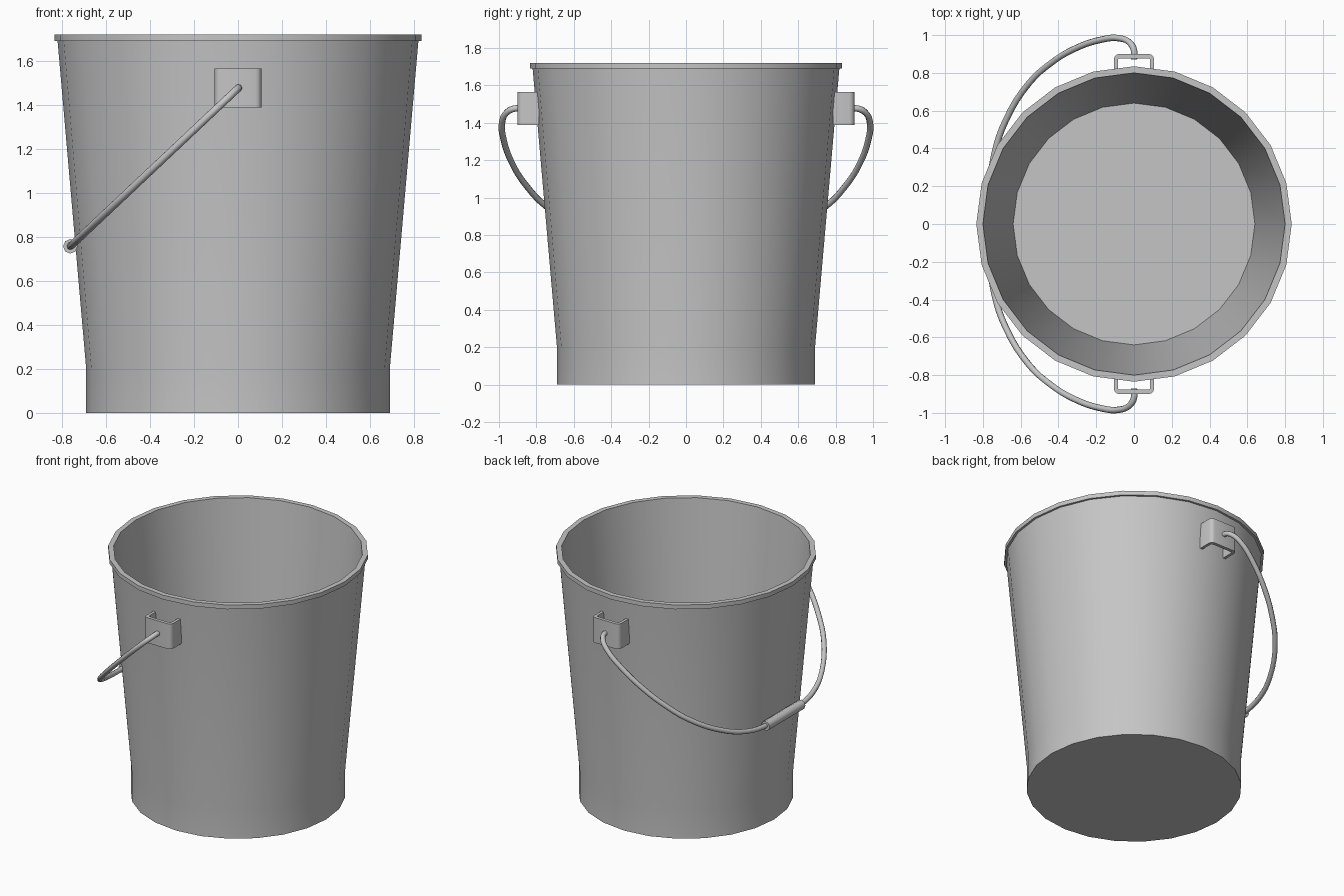
import bpy, bmesh, math
from mathutils import Vector

cube = bpy.data.objects.get("Cube")
if cube:
    bpy.data.objects.remove(cube, do_unlink=True)

steel = bpy.data.materials.new("grey steel")
steel.use_nodes = True
GREY = (0.56, 0.56, 0.56, 1)
steel.diffuse_color = GREY
steel.node_tree.nodes["Principled BSDF"].inputs["Base Color"].default_value = GREY


def finish(obj, angle=35):
    """Give the object its colour and smooth shading with sharp edges kept."""
    obj.data.materials.clear()
    obj.data.materials.append(steel)
    bpy.ops.object.select_all(action="DESELECT")
    obj.select_set(True)
    bpy.context.view_layer.objects.active = obj
    bpy.ops.object.shade_smooth_by_angle(angle=math.radians(angle))
    return obj


def mesh_object(name, bm):
    bmesh.ops.recalc_face_normals(bm, faces=bm.faces[:])
    mesh = bpy.data.meshes.new(name)
    bm.to_mesh(mesh)
    bm.free()
    obj = bpy.data.objects.new(name, mesh)
    bpy.context.collection.objects.link(obj)
    return finish(obj)


def lathe(name, profile, sides):
    """Turn a (radius, height) profile about z and cap both ends."""
    bm = bmesh.new()
    rings = []
    for r, z in profile:
        angles = [2 * math.pi * i / sides for i in range(sides)]
        rings.append([bm.verts.new((r * math.cos(a), r * math.sin(a), z)) for a in angles])
    for low, high in zip(rings, rings[1:]):
        for i in range(sides):
            j = (i + 1) % sides
            bm.faces.new((low[i], low[j], high[j], high[i]))
    bm.faces.new(rings[0])
    bm.faces.new(rings[-1])
    return mesh_object(name, bm)


# Bucket: outside base, tapered wall, rolled rim, inside wall and floor
lathe("bucket_body", [
    (0.69, 0), (0.69, 0.2), (0.82, 1.69), (0.835, 1.69),
    (0.835, 1.72), (0.80, 1.72), (0.64, 0.03),
], 24)


# Brackets: open channels with rounded outer corners
def bracket(name, side):
    outline = [(-0.106, 0.785), (-0.106, 0.9), (0.106, 0.9), (0.106, 0.785),
               (0.086, 0.785), (0.086, 0.877), (-0.086, 0.877), (-0.086, 0.785)]
    bm = bmesh.new()
    face = bm.faces.new([bm.verts.new((x, y * side, 1.387)) for x, y in outline])
    ext = bmesh.ops.extrude_face_region(bm, geom=[face])
    for v in ext["geom"]:
        if isinstance(v, bmesh.types.BMVert):
            v.co.z = 1.565
    for reach, radius in ((0.9, 0.026), (0.877, 0.01)):
        corners = [e for e in bm.edges
                   if abs(e.verts[0].co.z - e.verts[1].co.z) > 0.1
                   and abs(abs(e.verts[0].co.y) - reach) < 0.001]
        bmesh.ops.bevel(bm, geom=corners, offset=radius, segments=3,
                        profile=0.5, affect="EDGES")
    return mesh_object(name, bm)


bracket("front_bracket", -1)
bracket("back_bracket", 1)

# Handle: wire bent in a tilted plane, from bracket to bracket
PIVOT = Vector((0, 0, 1.475))
DROP = Vector((-0.762, 0, -0.718))
half = [(0, 0.87), (0, 0.92), (0.03, 0.96), (0.1, 0.983), (0.22, 0.977),
        (0.42, 0.925), (0.58, 0.85), (0.73, 0.745), (0.89, 0.55),
        (0.97, 0.37), (1, 0.18)]
path = half + [(t, -y) for t, y in reversed(half)]


def tube(name, points, radius):
    curve = bpy.data.curves.new(name, "CURVE")
    curve.dimensions = "3D"
    curve.bevel_depth = radius
    curve.bevel_resolution = 2
    curve.resolution_u = 4
    curve.use_fill_caps = True
    spline = curve.splines.new("BEZIER")
    spline.bezier_points.add(len(points) - 1)
    for bp, (t, y) in zip(spline.bezier_points, points):
        bp.co = PIVOT + DROP * t + Vector((0, y, 0))
        bp.handle_left_type = bp.handle_right_type = "AUTO"
    obj = bpy.data.objects.new(name, curve)
    bpy.context.collection.objects.link(obj)
    bpy.ops.object.select_all(action="DESELECT")
    obj.select_set(True)
    bpy.context.view_layer.objects.active = obj
    bpy.ops.object.convert(target="MESH")
    return finish(bpy.context.view_layer.objects.active, 50)


tube("handle_wire", path, 0.017)
tube("handle_grip", [(1, 0.2), (1, -0.2)], 0.033)
